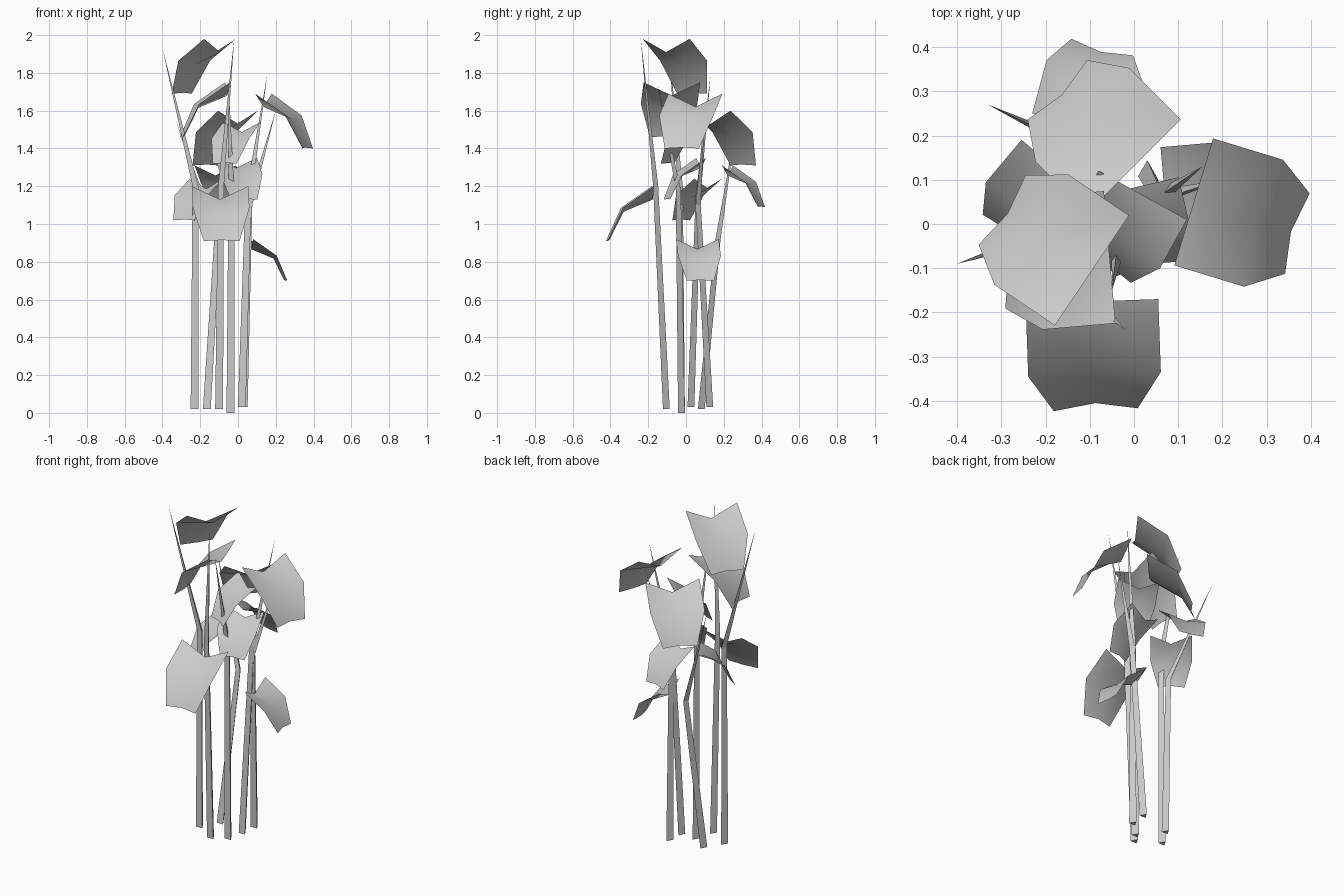
import bpy
import bmesh
from math import cos, sin, pi, radians
from mathutils import Matrix, Vector

cube = bpy.data.objects.get("Cube")
if cube:
    bpy.data.objects.remove(cube, do_unlink=True)

# One plain grey for the whole plant
grey = bpy.data.materials.new("plain_grey")
grey.use_nodes = True
grey.diffuse_color = (0.6, 0.6, 0.6, 1)
grey.node_tree.nodes["Principled BSDF"].inputs["Base Color"].default_value = (0.6, 0.6, 0.6, 1)


def add_object(name, bm, smooth):
    mesh = bpy.data.meshes.new(name)
    bm.to_mesh(mesh)
    bm.free()
    mesh.materials.append(grey)
    for poly in mesh.polygons:
        poly.use_smooth = smooth
    obj = bpy.data.objects.new(name, mesh)
    bpy.context.collection.objects.link(obj)
    return obj


# Leaf: a bent sheet, three rows of (reach, half width, edge height, midrib reach, midrib height)
ROWS = [(0, 0.15, 0, 0, -0.07),
        (0.165, 0.15, -0.115, 0.155, -0.135),
        (0.245, 0.095, -0.29, 0.23, -0.285)]


def leaf(name, base, heading, size):
    bm = bmesh.new()
    grid = []
    for reach, half, z, mid_reach, mid_z in ROWS:
        points = [(reach, -half, z), (mid_reach, 0, mid_z), (reach, half, z)]
        grid.append([bm.verts.new(p) for p in points])
    for near, far in zip(grid, grid[1:]):
        for i in range(2):
            bm.faces.new((near[i], far[i], far[i + 1], near[i + 1]))
    place = Matrix.Translation(base) @ Matrix.Rotation(radians(heading), 4, "Z") @ Matrix.Scale(size, 4)
    bm.transform(place)
    add_object(name, bm, True)


# Stem: a three-sided rod with one knee, tapering to a thorn
def stem(name, foot, knee, tip):
    bm = bmesh.new()
    rings = []
    for centre, radius in ((foot, 0.024), (knee, 0.018)):
        angles = [pi / 2 + i * 2 * pi / 3 for i in range(3)]
        rings.append([bm.verts.new(Vector(centre) + Vector((cos(a), sin(a), 0)) * radius)
                      for a in angles])
    point = bm.verts.new(tip)
    for i in range(3):
        j = (i + 1) % 3
        bm.faces.new((rings[0][i], rings[0][j], rings[1][j], rings[1][i]))
        bm.faces.new((rings[1][i], rings[1][j], point))
    bm.faces.new(rings[0][::-1])
    add_object(name, bm, False)


# Large upper leaves
BIG, SMALL = 1.0, 0.76
leaf("top_leaf", (-0.095, -0.105, 1.98), 146, BIG)
leaf("left_leaf", (0.135, 0.05, 1.69), -17, BIG)
leaf("front_leaf", (-0.095, -0.175, 1.2), -88, BIG)
leaf("back_leaf", (0, 0.13, 1.6), 135, BIG)
leaf("right_leaf", (-0.055, -0.075, 1.75), 185, BIG)

# Small lower leaves
leaf("centre_small_leaf", (0.02, 0.065, 1.54), 241, SMALL)
leaf("front_small_leaf", (-0.01, 0.08, 1.35), -77, SMALL)
leaf("right_small_leaf", (-0.167, 0.117, 1.24), 230, SMALL)
leaf("back_small_leaf", (-0.12, 0.22, 1.31), 75, SMALL)
leaf("left_small_leaf", (0.07, 0.06, 0.92), 5, SMALL)

# Stems
stem("front_stem", (-0.10, -0.11, 0.02), (-0.09, -0.165, 1.2), (-0.02, -0.24, 1.985))
stem("right_stem", (-0.23, -0.03, 0.02), (-0.225, -0.035, 1.2), (-0.40, -0.09, 1.93))
stem("centre_stem", (-0.04, -0.03, 0), (-0.035, -0.045, 1.18), (-0.05, -0.15, 1.74))
stem("left_stem", (0.02, 0.02, 0.03), (0.055, 0.06, 1.15), (0.155, 0.13, 1.79))
stem("back_left_stem", (0.03, 0.12, 0.03), (0.06, 0.06, 1.1), (0.20, 0.10, 1.6))
stem("back_right_stem", (-0.165, 0.075, 0.02), (-0.11, 0.165, 0.92), (-0.33, 0.27, 1.55))
